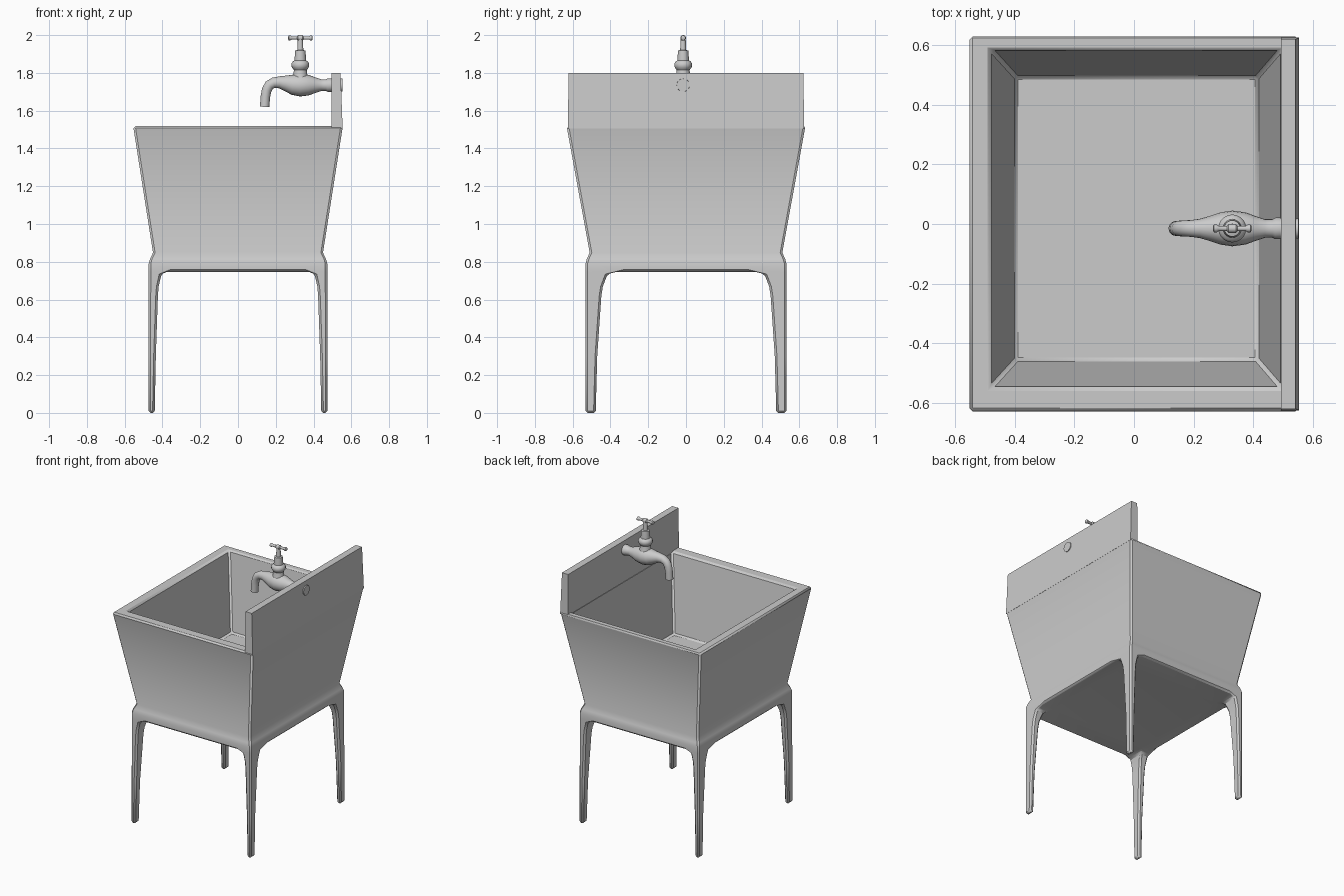
import bpy, bmesh, math
from mathutils import Vector

if "Cube" in bpy.data.objects:
    bpy.data.objects.remove(bpy.data.objects["Cube"])


def finish(name, bm, angle=35, bevel=0):
    bmesh.ops.recalc_face_normals(bm, faces=bm.faces)
    me = bpy.data.meshes.new(name)
    bm.to_mesh(me)
    bm.free()
    ob = bpy.data.objects.new(name, me)
    bpy.context.collection.objects.link(ob)
    bpy.context.view_layer.objects.active = ob
    for o in bpy.context.selected_objects:
        o.select_set(False)
    ob.select_set(True)
    bpy.ops.object.shade_smooth_by_angle(angle=math.radians(angle))
    if bevel:
        m = ob.modifiers.new("edge_bevel", 'BEVEL')
        m.width, m.segments = bevel, 1
        m.limit_method, m.angle_limit = 'ANGLE', math.radians(40)
        m.harden_normals = True
    return ob


def rect(bm, x0, x1, y0, y1, z):
    return [bm.verts.new(p) for p in
            ((x0, y0, z), (x1, y0, z), (x1, y1, z), (x0, y1, z))]


def bridge(bm, a, b):
    n = len(a)
    for i in range(n):
        j = (i + 1) % n
        bm.faces.new((a[i], a[j], b[j], b[i]))


# Basin, skirt and legs as one cast body
bm = bmesh.new()
HX, HY, ZB = 0.473, 0.532, 0.747
xs, ys = (-HX, -0.375, 0.375, HX), (-HY, -0.365, 0.365, HY)
grid = [[bm.verts.new((x, y, ZB)) for y in ys] for x in xs]

# underside and tapering legs
leg_levels = [(0.735, 0.405, 0.415), (0.67, 0.42, 0.44), (0.62, 0.424, 0.448),
              (0.3, 0.435, 0.47), (0.0, 0.441, 0.478)]
for i in range(3):
    for j in range(3):
        quad = [grid[i][j], grid[i + 1][j], grid[i + 1][j + 1], grid[i][j + 1]]
        if i == 1 or j == 1:
            bm.faces.new(quad)
            continue
        sx, sy = i - 1, j - 1
        for z, ix, iy in leg_levels:
            a, b = sorted((sx * ix, sx * HX))
            c, d = sorted((sy * iy, sy * HY))
            ring = rect(bm, a, b, c, d, z)
            bridge(bm, quad, ring)
            quad = ring
        bm.faces.new(quad)

# skirt band
band = rect(bm, -HX, HX, -HY, HY, 0.79)
sides = [[grid[i][0] for i in range(4)], [grid[3][j] for j in range(4)],
         [grid[i][3] for i in (3, 2, 1, 0)], [grid[0][j] for j in (3, 2, 1, 0)]]
for k, s in enumerate(sides):
    bm.faces.new(s + [band[(k + 1) % 4], band[k]])

# outer walls, rim and inner walls
prev = band
for x0, x1, y0, y1, z in [
        (-0.466, 0.466, -0.525, 0.525, 0.815),
        (-0.45, 0.45, -0.51, 0.51, 0.848),
        (-0.555, 0.555, -0.632, 0.632, 1.518),
        (-0.48, 0.494, -0.548, 0.585, 1.518),
        (-0.40, 0.418, -0.46, 0.497, 0.98)]:
    ring = rect(bm, x0, x1, y0, y1, z)
    bridge(bm, prev, ring)
    prev = ring
bm.faces.new(prev)
body = finish("sink_basin_and_legs", bm, 35)
m = body.modifiers.new("edge_bevel", 'BEVEL')
m.width, m.segments = 0.011, 1
m.limit_method, m.angle_limit = 'ANGLE', math.radians(40)

# Splash board
bm = bmesh.new()
low = rect(bm, 0.494, 0.554, -0.626, 0.626, 1.505)
top = rect(bm, 0.494, 0.543, -0.621, 0.621, 1.8)
bridge(bm, low, top)
bm.faces.new(low)
bm.faces.new(top)
finish("splash_board", bm)

TY = -0.015


def tube(name, pts, n=20, angle=40):
    """Sweep circles of varying radius along (x, z, radius) points."""
    bm = bmesh.new()
    rings = []
    for i, (x, z, r) in enumerate(pts):
        a, b = pts[max(i - 1, 0)], pts[min(i + 1, len(pts) - 1)]
        t = Vector((b[0] - a[0], 0, b[1] - a[1])).normalized()
        side = Vector((0, 1, 0))
        up = t.cross(side)
        c = Vector((x, TY, z))
        rings.append([bm.verts.new(c + r * (math.cos(q) * side + math.sin(q) * up))
                      for q in (2 * math.pi * k / n for k in range(n))])
    for a, b in zip(rings, rings[1:]):
        bridge(bm, a, b)
    bm.faces.new(rings[0])
    bm.faces.new(rings[-1])
    return finish(name, bm, angle)


# Tap body with spout
tube("tap_body", [
    (0.552, 1.735, 0.034), (0.49, 1.735, 0.036), (0.475, 1.735, 0.036),
    (0.465, 1.735, 0.031), (0.44, 1.735, 0.031), (0.41, 1.735, 0.041),
    (0.375, 1.735, 0.054), (0.33, 1.735, 0.060), (0.29, 1.738, 0.054),
    (0.255, 1.745, 0.042), (0.22, 1.75, 0.032), (0.19, 1.748, 0.028),
    (0.166, 1.735, 0.027), (0.152, 1.71, 0.026), (0.145, 1.675, 0.025),
    (0.141, 1.62, 0.025)])

# Bonnet and stem
CX = 0.33
tube("tap_bonnet", [(CX, z, r) for z, r in (
    (1.76, 0.045), (1.79, 0.037), (1.815, 0.034), (1.825, 0.042),
    (1.835, 0.047), (1.85, 0.047), (1.86, 0.04), (1.866, 0.031),
    (1.87, 0.031), (1.918, 0.027), (1.921, 0.016), (1.985, 0.013))])

# T-shaped handle
tube("tap_handle", [(CX + dx, 1.985, r) for dx, r in (
    (-0.064, 0.009), (-0.061, 0.013), (-0.052, 0.013), (-0.046, 0.009),
    (-0.018, 0.009), (-0.012, 0.015), (0.012, 0.015), (0.018, 0.009),
    (0.046, 0.009), (0.052, 0.013), (0.061, 0.013), (0.064, 0.009))], 14)
